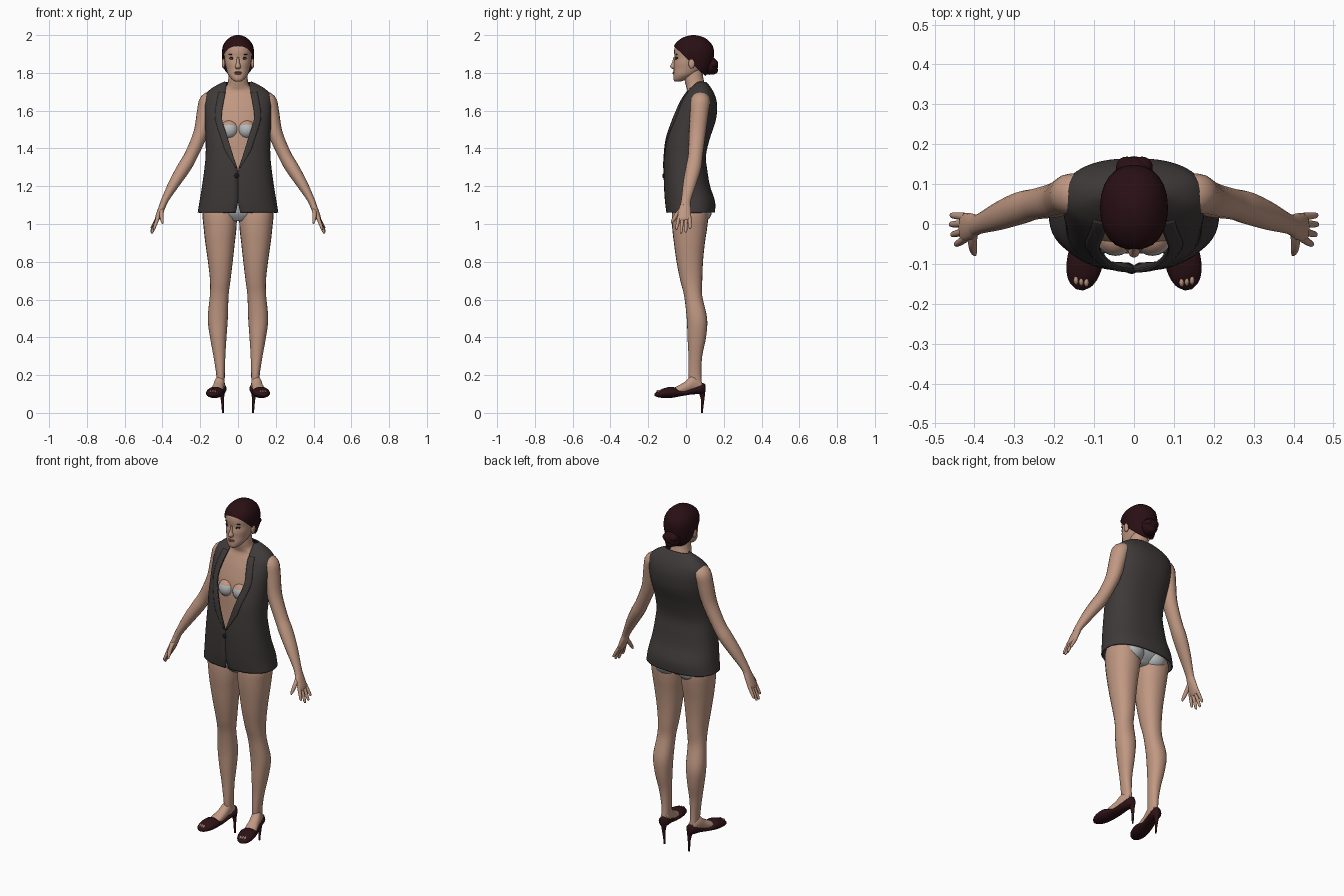
import bpy, bmesh, math
from mathutils import Vector, Matrix

cube = bpy.data.objects.get("Cube")
if cube:
    bpy.data.objects.remove(cube, do_unlink=True)


def material(name, r, g, b):
    mat = bpy.data.materials.new(name)
    mat.use_nodes = True
    mat.diffuse_color = (r, g, b, 1)
    bsdf = mat.node_tree.nodes["Principled BSDF"]
    bsdf.inputs["Base Color"].default_value = (r, g, b, 1)
    bsdf.inputs["Roughness"].default_value = 0.8
    return mat


SKIN = material("skin", .53, .315, .225)
CLOTH = material("charcoal cloth", .05, .042, .042)
HAIR = material("dark auburn hair", .022, .005, .007)
SHOE = material("dark maroon leather", .026, .006, .008)
LINEN = material("pale grey underwear", .47, .49, .5)
LIPS = material("lips", .32, .13, .1)
WHITE = material("eye white", .5, .47, .44)
BLACK = material("near black", .012, .009, .009)


def smooth(rows, steps=4):
    """Catmull-Rom resampling of a list of equal-length tuples."""
    out = []
    for i in range(len(rows) - 1):
        quad = [rows[max(i - 1, 0)], rows[i], rows[i + 1], rows[min(i + 2, len(rows) - 1)]]
        for k in range(steps):
            t = k / steps
            out.append(tuple(b + t / 2 * (c - a + t * (2 * a - 5 * b + 4 * c - d + t * (3 * (b - c) + d - a)))
                             for a, b, c, d in zip(*quad)))
    return out + [tuple(rows[-1])]


def finish(name, bm, mat):
    bmesh.ops.recalc_face_normals(bm, faces=bm.faces)
    mesh = bpy.data.meshes.new(name)
    bm.to_mesh(mesh)
    bm.free()
    mesh.materials.append(mat)
    mesh.shade_smooth()
    mesh.set_sharp_from_angle(angle=math.radians(55))
    obj = bpy.data.objects.new(name, mesh)
    bpy.context.collection.objects.link(obj)
    return obj


def skin_rings(name, rings, mat, closed=True, cut=None):
    """Bridge rings of points; closed rings get end caps."""
    bm = bmesh.new()
    loops = [[bm.verts.new(p) for p in ring] for ring in rings]
    count = len(loops[0])
    for low, high in zip(loops, loops[1:]):
        for i in range(count if closed else count - 1):
            j = (i + 1) % count
            bm.faces.new((low[i], low[j], high[j], high[i]))
    if closed:
        bm.faces.new(loops[0])
        bm.faces.new(loops[-1])
    if cut:
        bmesh.ops.bisect_plane(bm, geom=bm.verts[:] + bm.edges[:] + bm.faces[:],
                               plane_co=cut[0], plane_no=cut[1], clear_inner=True)
    return finish(name, bm, mat)


def angles(count=24):
    return [2 * math.pi * i / count for i in range(count)]


def power(v, e):
    return math.copysign(abs(v) ** e, v)


def levels(name, rows, mat, side=1, n=2.2, cut=None):
    """Loft of level sections: height, x from, x to, y front, y back."""
    rings = []
    for z, x0, x1, y0, y1 in smooth(rows):
        rings.append([(side * ((x0 + x1) / 2 + (x1 - x0) / 2 * power(math.sin(t), 2 / n)),
                       (y0 + y1) / 2 - (y1 - y0) / 2 * power(math.cos(t), 2 / n), z) for t in angles()])
    return skin_rings(name, rings, mat, cut=cut)


def centred(rows):
    return [(z, -a, a, y0, y1) for z, a, y0, y1 in rows]


def tube(name, rows, mat, side=1):
    """Loft along a path: x, y, z, thickness radius, depth radius."""
    rows = smooth(rows)
    pts = [Vector(r[:3]) for r in rows]
    rings = []
    for i, row in enumerate(rows):
        tangent = (pts[min(i + 1, len(pts) - 1)] - pts[max(i - 1, 0)]).normalized()
        u = tangent.cross(Vector((0, 1, 0))).normalized()
        v = u.cross(tangent)
        ring = [pts[i] + u * row[3] * math.cos(t) + v * row[4] * math.sin(t) for t in angles(16)]
        rings.append([(side * p.x, p.y, p.z) for p in ring])
    return skin_rings(name, rings, mat)


def ball(name, centre, radii, mat):
    bm = bmesh.new()
    place = Matrix.Translation(centre) @ Matrix.Diagonal((*radii, 1))
    bmesh.ops.create_uvsphere(bm, u_segments=20, v_segments=12, radius=1, matrix=place)
    return finish(name, bm, mat)


def two_tone(obj, mat, rule):
    obj.data.materials.append(mat)
    for face in obj.data.polygons:
        face.material_index = int(rule(face.center))


# Torso and neck, with briefs at the bottom
torso = levels("torso", centred([
    (1.015, .05, -.04, .08), (1.06, .16, -.07, .125), (1.12, .175, -.075, .135), (1.2, .165, -.07, .11),
    (1.3, .135, -.065, .085), (1.38, .125, -.062, .08), (1.46, .135, -.06, .1), (1.54, .15, -.052, .135),
    (1.62, .155, -.028, .14), (1.67, .148, -.008, .135), (1.705, .1, .005, .12), (1.73, .062, 0, .105),
    (1.77, .051, -.008, .092), (1.83, .048, 0, .085)]), SKIN)
two_tone(torso, LINEN, lambda c: c.z < 1.14)

# Head
levels("head", centred([
    (1.754, .015, -.058, -.03), (1.765, .032, -.066, 0), (1.79, .052, -.067, .05), (1.82, .062, -.065, .09),
    (1.85, .069, -.065, .105), (1.88, .073, -.06, .12), (1.91, .075, -.063, .125), (1.94, .073, -.058, .125),
    (1.97, .058, -.035, .105), (1.988, .03, 0, .07)]), SKIN)
levels("nose", centred([(1.885, .006, -.066, -.04), (1.855, .009, -.074, -.04),
                        (1.833, .015, -.084, -.04), (1.821, .011, -.073, -.04)]), SKIN)
ball("upper_lip", (0, -.063, 1.803), (.021, .008, .004), LIPS)
ball("lower_lip", (0, -.063, 1.796), (.018, .009, .005), LIPS)

# Swept-back hair with a low bun
levels("hair", centred([
    (1.77, .045, .01, .09), (1.81, .07, -.03, .125), (1.85, .08, -.05, .14), (1.89, .085, -.065, .148),
    (1.93, .083, -.067, .146), (1.96, .071, -.052, .13), (1.985, .047, -.02, .1), (1.997, .022, .015, .066),
    (2, .006, .035, .047)]), HAIR, cut=((0, -.06, 1.938), (0, .69, .72)))
ball("bun", (0, .125, 1.838), (.047, .045, .048), HAIR)
for dx, dz in ((.02, .01), (-.018, .016), (.002, -.022)):
    ball("bun_coil", (dx, .143, 1.836 + dz), (.027, .026, .022), HAIR)


# Sleeveless jacket, open in a deep V
JACKET = smooth([
    (1.06, .21, -.1, .15, .012), (1.12, .2, -.108, .15, 0), (1.2, .187, -.113, .124, 0),
    (1.28, .176, -.115, .11, 0), (1.36, .168, -.112, .102, .025), (1.45, .168, -.104, .122, .053),
    (1.54, .172, -.08, .152, .082), (1.59, .175, -.06, .16, .086), (1.64, .176, -.035, .16, .078),
    (1.68, .171, -.01, .15, .07), (1.71, .145, .015, .135, .065), (1.735, .105, .04, .118, .062),
    (1.75, .072, .055, .105, .062)], 5)
POWER = 2.4


def jacket_point(row, t):
    z, a, y0, y1, _ = row
    return ((a * power(math.sin(t), 2 / POWER)),
            (y0 + y1) / 2 - (y1 - y0) / 2 * power(math.cos(t), 2 / POWER), z)


def angle_at(row, x):
    return math.asin(min(1, max(0, x) / row[1]) ** (POWER / 2))


rings = []
for row in JACKET:
    start = angle_at(row, row[4])
    rings.append([jacket_point(row, start + (math.tau - 2 * start) * i / 56) for i in range(57)])
jacket = skin_rings("sleeveless_jacket", rings, CLOTH, closed=False)
shell = jacket.modifiers.new("thickness", "SOLIDIFY")
shell.thickness, shell.offset = .007, 0
ball("jacket_button", (-.006, -.119, 1.255), (.012, .006, .012), BLACK)

for side, label in ((1, "left"), (-1, "right")):
    # Lapel lying along the opening
    strip = []
    for row in JACKET:
        if 1.29 < row[0] < 1.7:
            width = .036 * min(1, (row[0] - 1.27) * 8)
            pts = [jacket_point(row, angle_at(row, row[4] + width * k / 4)) for k in range(5)]
            strip.append([(side * x, y - .007, z) for x, y, z in pts])
    lapel = skin_rings(label + "_lapel", strip, CLOTH, closed=False)
    lapel.modifiers.new("thickness", "SOLIDIFY").thickness = .004

    # Face details
    ball(label + "_ear", (side * .077, .03, 1.85), (.009, .017, .027), SKIN)
    ball(label + "_eyelid", (side * .031, -.047, 1.878), (.016, .009, .007), BLACK)
    ball(label + "_eye", (side * .031, -.049, 1.875), (.013, .009, .005), WHITE)
    ball(label + "_iris", (side * .031, -.054, 1.876), (.005, .005, .005), BLACK)
    ball(label + "_eyebrow", (side * .033, -.049, 1.898), (.017, .006, .003), HAIR)

    # Underwear volumes
    cup = ball(label + "_bra_cup", (side * .046, -.032, 1.5), (.049, .048, .05), LINEN)
    two_tone(cup, SKIN, lambda c: c.z > 1.528)
    ball(label + "_seat", (side * .075, .06, 1.065), (.073, .077, .065), LINEN)

    # Arm
    tube(label + "_arm", [
        (.12, .075, 1.668, .03, .045), (.155, .075, 1.65, .048, .052), (.173, .07, 1.59, .045, .049),
        (.198, .06, 1.48, .038, .044), (.248, .05, 1.365, .035, .039), (.285, .04, 1.3, .036, .041),
        (.335, .021, 1.22, .03, .036), (.383, .002, 1.135, .02, .026), (.4, -.004, 1.095, .018, .027)],
        SKIN, side)
    # Hand
    tube(label + "_palm", [(.392, 0, 1.115, .018, .023), (.408, -.006, 1.075, .017, .033),
                           (.427, -.009, 1.03, .013, .036), (.432, -.009, 1.018, .007, .03)], SKIN, side)
    for finger, y, tip in (("index", -.036, (.447, -.052, .97)), ("middle", -.018, (.457, -.027, .95)),
                           ("ring", .001, (.461, -.001, .955)), ("little", .018, (.459, .022, .975))):
        base, end = Vector((.422, y, 1.04)), Vector(tip)
        path = [(*base.lerp(end, f), r, r) for f, r in ((0, .01), (.5, .009), (.9, .007), (1, .003))]
        tube(label + "_" + finger + "_finger", path, SKIN, side)
    tube(label + "_thumb", [(.402, -.015, 1.085, .012, .012), (.405, -.048, 1.05, .011, .012),
                            (.402, -.068, 1.02, .009, .009), (.399, -.077, 1.003, .004, .004)], SKIN, side)

    # Leg
    levels(label + "_leg", [
        (1.14, .02, .165, -.055, .1), (1.06, .007, .187, -.074, .118), (.98, .008, .182, -.073, .112),
        (.9, .017, .173, -.064, .1), (.8, .028, .159, -.05, .09), (.7, .04, .148, -.03, .086),
        (.62, .05, .149, -.01, .086), (.5, .054, .16, .004, .112), (.4, .061, .148, .008, .106),
        (.3, .067, .13, .013, .086), (.2, .07, .115, .013, .081), (.12, .07, .112, .02, .088)],
        SKIN, side)

    # Foot and peep-toe shoe, splayed outward
    heel, toe = Vector((.084, .102, 0)), Vector((.137, -.165, 0))
    across = (toe - heel).normalized().cross(Vector((0, 0, 1)))

    def foot_loft(name, rows, mat):
        rings = []
        for s, w, z0, z1 in smooth(rows):
            c = heel.lerp(toe, s) + Vector((0, 0, (z0 + z1) / 2))
            ring = [c + across * w * math.cos(t) + Vector((0, 0, (z1 - z0) / 2 * math.sin(t))) for t in angles()]
            rings.append([(side * p.x, p.y, p.z) for p in ring])
        skin_rings(name, rings, mat)

    foot_loft(label + "_foot", [(.08, .02, .11, .17), (.25, .027, .11, .198), (.4, .03, .1, .166),
                                (.55, .034, .095, .142), (.7, .028, .09, .122)], SKIN)
    foot_loft(label + "_shoe", [(0, .006, .112, .15), (.06, .027, .1, .157), (.25, .031, .098, .136),
                                (.45, .036, .09, .118), (.65, .045, .08, .138), (.82, .043, .079, .13),
                                (.94, .03, .083, .115), (1, .009, .09, .102)], SHOE)
    for k in (-1, 0, 1):
        spot = heel.lerp(toe, .91) + across * k * .013
        ball(label + "_toe", (side * spot.x, spot.y, .111), (.007, .014, .011), SKIN)
    tube(label + "_heel", [(.085, .083, .12, .018, .02), (.083, .088, .075, .009, .01),
                           (.081, .086, .03, .006, .006), (.08, .085, 0, .005, .005)], SHOE, side)
